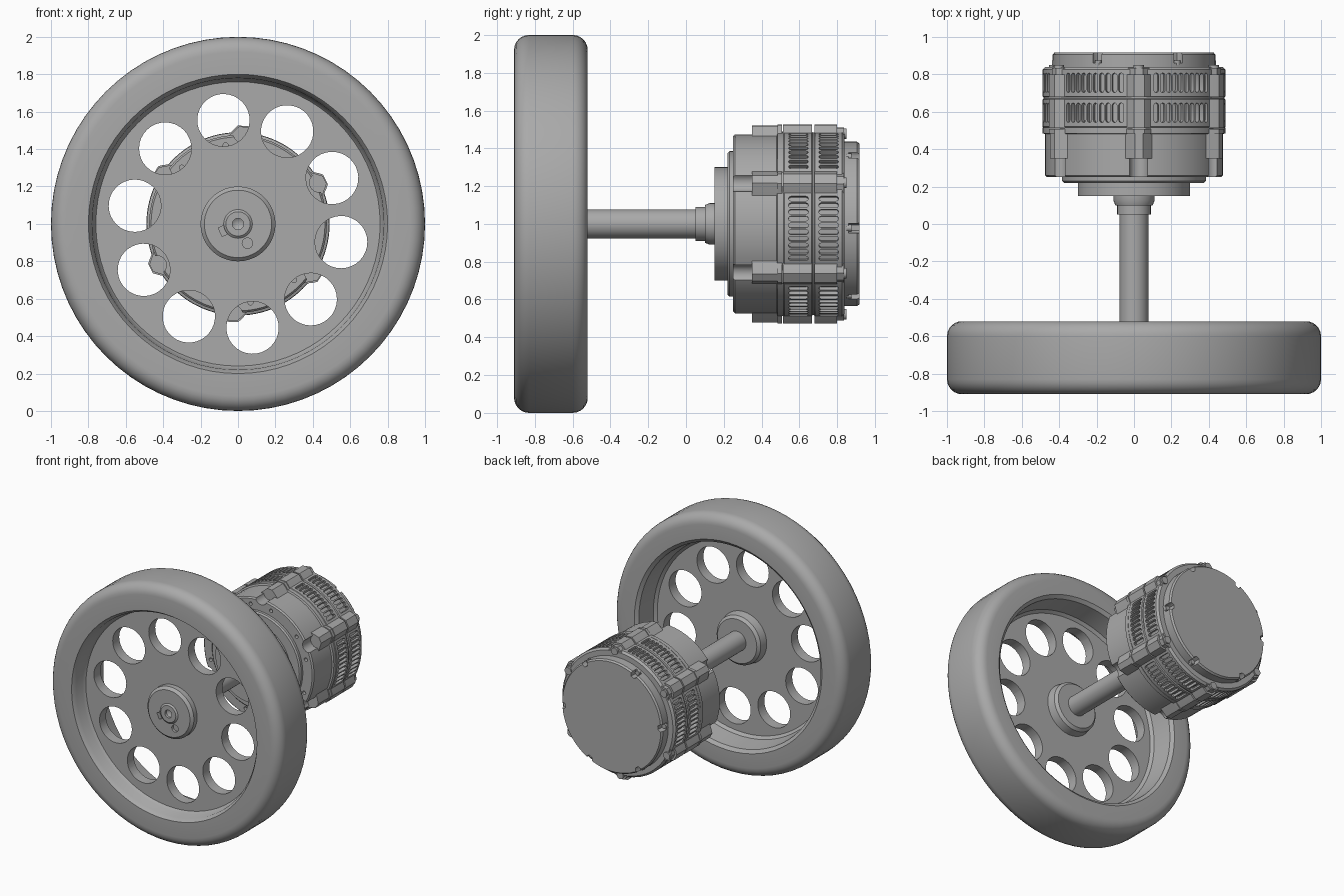
import bpy, bmesh, math
from mathutils import Matrix, Vector

cube = bpy.data.objects.get("Cube")
if cube:
    bpy.data.objects.remove(cube, do_unlink=True)

grey = bpy.data.materials.new("machined_grey")
grey.use_nodes = True
GREY = (0.4, 0.4, 0.4, 1)
grey.diffuse_color = GREY
grey.node_tree.nodes["Principled BSDF"].inputs["Base Color"].default_value = GREY
AXLE = Matrix.Translation((0, 0, 1))


def finish(name, bm, angle=35):
    bmesh.ops.recalc_face_normals(bm, faces=bm.faces)
    mesh = bpy.data.meshes.new(name)
    bm.to_mesh(mesh)
    bm.free()
    mesh.materials.append(grey)
    ob = bpy.data.objects.new(name, mesh)
    bpy.context.collection.objects.link(ob)
    smooth(ob, angle)
    return ob


def smooth(ob, angle=35):
    bpy.ops.object.select_all(action='DESELECT')
    ob.select_set(True)
    bpy.context.view_layer.objects.active = ob
    bpy.ops.object.shade_smooth_by_angle(angle=math.radians(angle))


def lathe(name, profile, segs=64, ring=False):
    """Revolve (radius, y) points about the axle; ring closes the profile."""
    bm = bmesh.new()
    loops = []
    for r, y in profile:
        if r == 0:
            loops.append([bm.verts.new((0, y, 1))])
        else:
            loops.append([bm.verts.new((r * math.cos(t), y, 1 + r * math.sin(t)))
                          for t in (math.tau * i / segs for i in range(segs))])
    pairs = list(zip(loops, loops[1:]))
    if ring:
        pairs.append((loops[-1], loops[0]))
    for a, b in pairs:
        for i in range(segs):
            j = (i + 1) % segs
            quad = [a[i % len(a)], a[j % len(a)], b[j % len(b)], b[i % len(b)]]
            bm.faces.new(list(dict.fromkeys(quad)))
    return finish(name, bm)


def prism(bm, outline, lo, hi, deg, radial=False):
    """Extrude an outline along the axle (or radially) at a clock angle."""
    m = AXLE @ Matrix.Rotation(math.radians(90 - deg), 4, 'Y')
    ends = [[bm.verts.new(m @ Vector((u, v, w) if radial else (u, w, v)))
             for u, v in outline] for w in (lo, hi)]
    bm.faces.new(ends[0])
    bm.faces.new(ends[1])
    n = len(outline)
    for i in range(n):
        j = (i + 1) % n
        bm.faces.new([ends[0][i], ends[0][j], ends[1][j], ends[1][i]])


def circle(r, cv=0, n=32, cu=0):
    return [(cu + r * math.cos(math.tau * i / n), cv + r * math.sin(math.tau * i / n))
            for i in range(n)]


def capsule(width, length, cv):
    h = length / 2 - width
    return [(width * math.cos(t), cv + width * math.sin(t) + (h if k < 5 else -h))
            for k, t in ((k, math.pi * (k if k < 5 else k - 1) / 4) for k in range(10))]


def corner(cr, cy, radius, start, steps=6):
    return [(cr + radius * math.cos(t), cy + radius * math.sin(t))
            for t in (math.radians(start + 90 * i / steps) for i in range(steps + 1))]


def cut(ob, bm):
    cutter = finish("cutter", bm)
    cutter.hide_render = True
    mod = ob.modifiers.new("cut", 'BOOLEAN')
    mod.object = cutter
    mod.solver = 'EXACT'
    bpy.context.view_layer.objects.active = ob
    bpy.ops.object.modifier_apply(modifier=mod.name)
    bpy.data.objects.remove(cutter, do_unlink=True)
    smooth(ob)


# Wheel: rounded rim, thin web and hub in one turned section
wheel_profile = (corner(0.92, -0.83, 0.08, -90) + corner(0.92, -0.6, 0.08, 0)
                 + [(0.81, -0.52), (0.785, -0.54), (0.765, -0.69), (0.745, -0.71),
                    (0.2, -0.71), (0.19, -0.65), (0.17, -0.63), (0.07, -0.63),
                    (0.07, -0.85), (0.18, -0.85), (0.2, -0.83), (0.2, -0.79),
                    (0.76, -0.79), (0.775, -0.81), (0.78, -0.88), (0.8, -0.91)])
wheel = lathe("wheel", wheel_profile, 72, ring=True)
holes = bmesh.new()
for k in range(10):
    prism(holes, circle(0.14, 0.56), -0.85, -0.65, 36 * k - 10)
prism(holes, circle(0.028, 0.115, 16), -0.9, -0.83, -64)
prism(holes, [(-0.025, 0.06), (0.025, 0.06), (0.025, 0.105), (-0.025, 0.105)],
      -0.9, -0.82, 205)
cut(wheel, holes)

# Drive shaft with a centre drilling and a stepped collar
lathe("drive_shaft", [(0, -0.82), (0.03, -0.84), (0.03, -0.86), (0.065, -0.86),
                      (0.077, -0.85), (0.077, 0.05), (0.09, 0.05), (0.09, 0.1),
                      (0.1, 0.1), (0.11, 0.125), (0.11, 0.16), (0, 0.16)], 32)

# Motor front: mounting flange, step plate and front housing
flange = lathe("mounting_flange", [(0, 0.15), (0.3, 0.15), (0.3, 0.225), (0, 0.225)])
lathe("front_step_plate", [(0, 0.22), (0.375, 0.22), (0.385, 0.23),
                           (0.385, 0.26), (0, 0.26)])
front = lathe("front_housing", [(0, 0.25), (0.465, 0.25), (0.475, 0.26), (0.475, 0.48),
                                (0.488, 0.485), (0.488, 0.515), (0, 0.515)])
pockets = bmesh.new()
for k in range(6):
    prism(pockets, circle(0.05, 0.485, 20), 0.2, 0.35, 60 * k + 27)
    for off in (-18, 18):
        prism(pockets, circle(0.014, 0.425, 12), 0.2, 0.28, 60 * k + 57 + off)
cut(front, pockets)

# Vented rear housing with seams and two bands of slots
shell = lathe("vented_housing", [(0, 0.51), (0.48, 0.51), (0.49, 0.52), (0.49, 0.665),
                                 (0.483, 0.67), (0.483, 0.678), (0.49, 0.683),
                                 (0.49, 0.825), (0.475, 0.84), (0, 0.84)], 96)
slots = bmesh.new()
for k in range(6):
    for i in range(10):
        for y in (0.595, 0.755):
            prism(slots, capsule(0.013, 0.105, y), 0.465, 0.52,
                  60 * k - 3 + (i - 4.5) * 4.2, radial=True)
cut(shell, slots)

# Six clamping lugs, wider at their joints, with bolts at the back
lugs, bolts = bmesh.new(), bmesh.new()
for k in range(6):
    deg = 60 * k + 27

    def lug(half, top, lo, hi):
        prism(lugs, [(-half - 0.035, 0.465), (-half, top - 0.018), (-half + 0.018, top),
                     (half - 0.018, top), (half, top - 0.018), (half + 0.035, 0.465)],
              lo, hi, deg)
    lug(0.04, 0.52, 0.35, 0.5)
    lug(0.046, 0.525, 0.485, 0.508)
    lug(0.046, 0.525, 0.514, 0.668)
    lug(0.046, 0.525, 0.68, 0.8)
    lug(0.04, 0.51, 0.8, 0.835)
    prism(bolts, circle(0.028, 0.478, 16), 0.8, 0.85, deg)
finish("clamping_lugs", lugs)
finish("lug_bolts", bolts)

# Rear cap with notches holding the cap bolts
cap = lathe("rear_cap", [(0, 0.83), (0.435, 0.83), (0.435, 0.905), (0.425, 0.918),
                         (0, 0.918)])
notches, cap_bolts = bmesh.new(), bmesh.new()
for k in range(6):
    prism(notches, [(-0.026, 0.46), (-0.026, 0.42), (-0.014, 0.4), (0.014, 0.4),
                    (0.026, 0.42), (0.026, 0.46)], 0.86, 0.95, 60 * k - 3)
    prism(cap_bolts, circle(0.018, 0.422, 12), 0.85, 0.875, 60 * k - 3)
cut(cap, notches)
finish("cap_bolts", cap_bolts)
